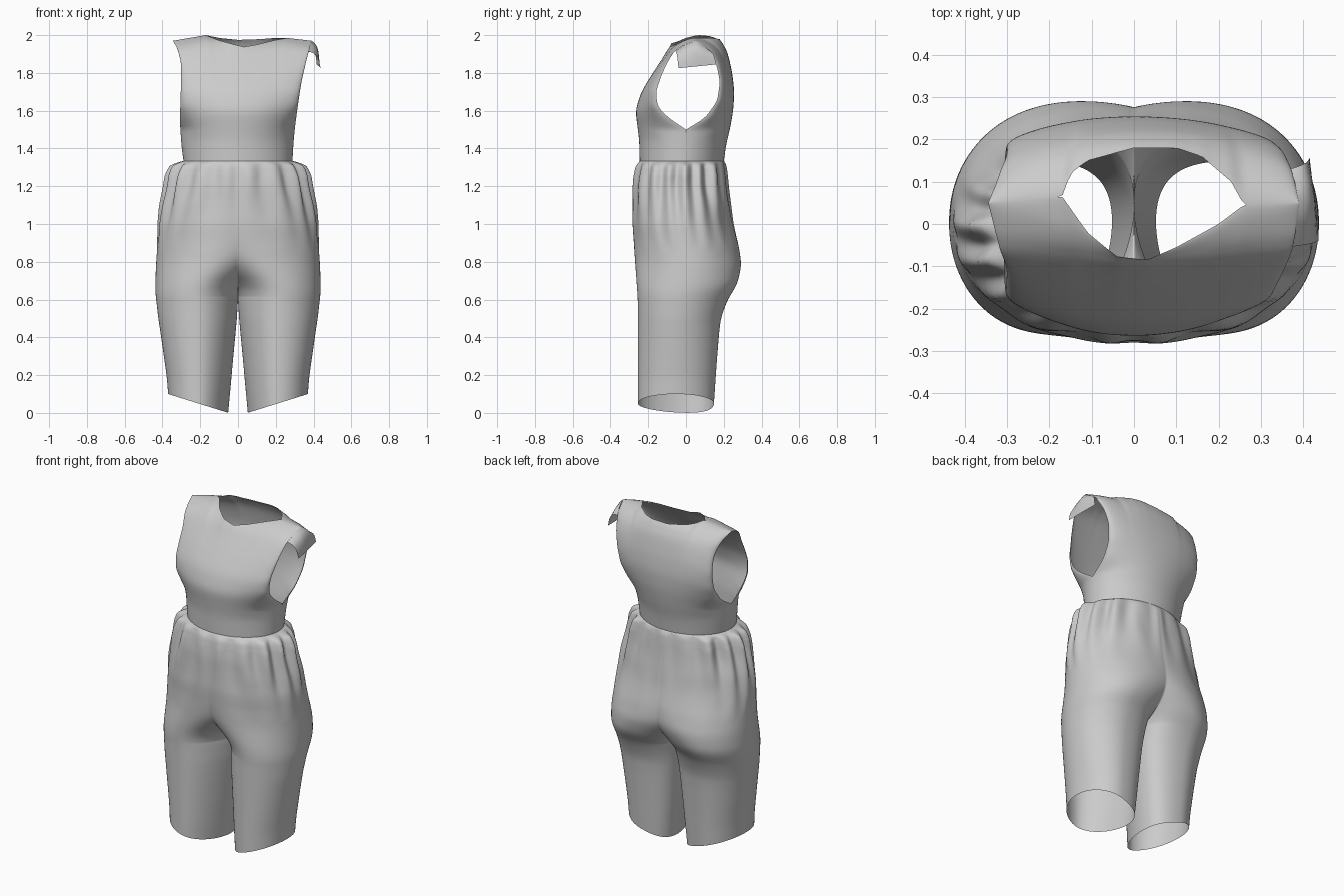
import bpy, bmesh, math
from math import sin, cos, pi
from mathutils import noise, Vector


def lin(tab, x):
    # linear lookup in a list of (x, y)
    if x <= tab[0][0]:
        return tab[0][1]
    for (a, p), (b, q) in zip(tab, tab[1:]):
        if x <= b:
            return p + (q - p) * (x - a) / (b - a)
    return tab[-1][1]


def curve(tab, x, h=.06):
    # smooth lookup: triangle-weighted average of the linear one
    h = max(0.0, min(h, x - tab[0][0], tab[-1][0] - x))
    return sum((6 - abs(k)) * lin(tab, x + k * h / 6) for k in range(-5, 6)) / 36


def add_grids(name, grids):
    # grids: lists of rows of points, welded into one smooth open surface
    bm = bmesh.new()
    for rows, flip in grids:
        vs = [[bm.verts.new(p) for p in r] for r in rows]
        for r0, r1 in zip(vs, vs[1:]):
            for i in range(len(r0) - 1):
                q = [r0[i], r0[i + 1], r1[i + 1], r1[i]]
                bm.faces.new(q[::-1] if flip else q)
    bmesh.ops.remove_doubles(bm, verts=bm.verts, dist=0.0004)
    me = bpy.data.meshes.new(name)
    bm.to_mesh(me)
    bm.free()
    me.shade_smooth()
    ob = bpy.data.objects.new(name, me)
    bpy.context.collection.objects.link(ob)
    return ob


# ---- bodice: front and back panels with neckline and armholes ----
W_L = [(1.33, .288), (1.42, .3), (1.55, .308), (1.7, .303), (1.85, .3), (1.93, .32), (1.97, .345)]
W_R = [(1.33, .288), (1.42, .293), (1.5, .3), (1.6, .313), (1.75, .335), (1.88, .365), (1.97, .39)]
FRONT = dict(
    mid=[(1.33, -.245), (1.45, -.248), (1.6, -.268), (1.7, -.237), (1.8, -.175), (1.9, -.108),
         (1.94, -.085), (1.98, -.04), (2.0, .03)],
    edge=[(1.33, -.02), (1.5, 0), (1.56, -.09), (1.62, -.15), (1.7, -.16), (1.8, -.125),
          (1.88, -.085), (1.93, -.05), (1.97, .05)],
    ny=[(-.345, .05), (-.17, .065), (-.11, -.02), (-.04, -.078), (.03, -.085), (.1, -.055),
        (.2, 0), (.26, .045), (.39, .05)],
    nz=[(-.345, 1.97), (-.17, 2.0), (-.1, 1.972), (.03, 1.938), (.1, 1.95), (.2, 1.975),
        (.26, 1.985), (.39, 1.97)])
BACK = dict(
    mid=[(1.33, .2), (1.42, .212), (1.5, .232), (1.6, .25), (1.7, .256), (1.8, .245), (1.9, .222),
         (1.95, .2), (2.0, .15)],
    edge=[(1.33, -.02), (1.5, 0), (1.56, .1), (1.65, .165), (1.75, .18), (1.84, .163),
          (1.92, .12), (1.97, .05)],
    ny=[(-.345, .05), (-.17, .065), (-.15, .12), (-.11, .15), (0, .18), (.1, .18), (.16, .16),
        (.23, .1), (.26, .045), (.39, .05)],
    nz=[(-.345, 1.97), (-.17, 2.0), (-.1, 1.985), (0, 1.975), (.1, 1.978), (.2, 1.985),
        (.26, 1.985), (.39, 1.97)])


def panel(t, rows=64, cols=80):
    out = []
    for j in range(rows + 1):
        v = j / rows
        g = sin(v * pi / 2)
        ze = 1.33 + .64 * g
        ye = lin(t['edge'], ze) if ze < 1.5 else curve(t['edge'][1:], ze, .04)
        ys = curve(t['edge'], ze, .15)
        row = []
        for i in range(cols + 1):
            th = pi * (i / cols - .5)
            s = sin(th)
            c = cos(th) if 0 < i < cols else 0
            xt = s * (.345 if s < 0 else .39)
            zt = lin(t['nz'], xt)
            z = 1.33 + (zt - 1.33) * g
            # broad body curve, plus the armhole outline near the edge only
            y = ys + (curve(t['mid'], z) - ys) * c + (ye - ys) * abs(s) ** 8
            y_top = .05 + (curve(t['mid'], zt) - .05) * c
            y += (lin(t['ny'], xt) - y_top) * v ** 5
            row.append((s * curve(W_L if s < 0 else W_R, ze), y, z))
        out.append(row)
    return out


add_grids("bodice", [(panel(FRONT), False), (panel(BACK), True)])

# ---- loose flap hanging off one shoulder ----
top = [(.362, -.055, 1.915), (.38, 0, 1.952), (.39, .05, 1.97), (.38, .1, 1.945), (.37, .13, 1.91)]
low = [(.437, -.04, 1.825), (.433, .01, 1.83), (.428, .06, 1.835), (.421, .11, 1.84), (.415, .16, 1.845)]
flap = []
for j in range(9):
    t = j / 8
    flap.append([Vector(a).lerp(Vector(b), t) + Vector((.014, 0, .022)) * sin(pi * t)
                 for a, b in zip(top, low)])
add_grids("shoulder_flap", [(flap, True)])

# ---- trousers: half rings that close into a leg below the crotch ----
X_OUT = [(0, .37), (.1, .376), (.4, .41), (.64, .438), (.8, .434), (1.0, .422), (1.1, .408),
         (1.2, .378), (1.28, .358), (1.31, .342), (1.328, .31), (1.335, .286)]
Y_F = [(0, -.255), (.4, -.255), (.6, -.255), (.8, -.268), (1.0, -.285), (1.2, -.28), (1.3, -.265),
       (1.325, -.252), (1.335, -.244)]
Y_B = [(0, .148), (.2, .16), (.4, .174), (.5, .184), (.6, .22), (.68, .272), (.78, .294),
       (.88, .28), (1.0, .25), (1.2, .222), (1.3, .212), (1.325, .205), (1.335, .198)]
X_IN = [(0, .052), (.3, .025), (.5, .006), (.6, 0)]
CX = [(.6, .2185), (.63, .2165), (.66, .21), (.7, .192), (.75, .158), (.82, .105), (.92, .05),
      (1.05, .01), (1.15, 0), (1.34, 0)]
AMP = [(.85, 0), (1.0, .008), (1.15, .022), (1.25, .032), (1.31, .028), (1.335, 0)]


def ring(z, n=150):
    xo, yf, yb = curve(X_OUT, z), curve(Y_F, z), curve(Y_B, z)
    cy, ry = (yf + yb) / 2, (yb - yf) / 2
    if z <= .6:
        xi = lin(X_IN, z)
        cx, rx, lim = (xo + xi) / 2, (xo - xi) / 2, pi
    else:
        cx = min(curve(CX, z, .03), xo / 2)
        rx = xo - cx
        lim = math.acos(-min(1, cx / rx))
    amp = lin(AMP, z)
    pts = []
    for i in range(n + 1):
        a = lim * (2 * i / n - 1)
        x = cx + rx * cos(a)
        # inner thigh bulges towards the back
        y = cy + ry * sin(a) + .06 * min(1, cx / .21) * min(0, cos(a)) ** 2
        if z > .6 and i in (0, n):
            x = 0
        # gathers fanning from the waist, bunched more at the hips
        b = math.atan2(y - cy, x)
        side = cos(b) ** 2
        w = sin(19 * b + 2.5 * sin(3 * b) + 3 * (1.33 - z) * sin(2 * b))
        w += .8 * noise.noise(Vector((4 * b, 5 * z, 2.0))) + .3 * sin(9 * b + 1)
        d = amp * (.55 + side) * w
        # faint creases lower on the cloth
        d += (.012 * noise.noise(Vector((5 * x, 5 * y, 4 * z)))
              * min(1, max(0, (z - .62) * 4)) * min(1, (1.335 - z) * 20))
        x *= 1 + d
        y = cy + (y - cy) * (1 + d)
        # hem rises towards the outer leg
        k = max(0, 1 - z / .5)
        pts.append((x, y, z + k * .1 * (x - .05) / .32))
    return pts


zs = [.6 * i / 30 for i in range(31)]
zs += [.6 + .15 * (i / 24) ** 1.5 for i in range(1, 25)]
zs += [.75 + .5 * i / 40 for i in range(1, 41)]
zs += [1.25 + .085 * i / 14 for i in range(1, 15)]
trousers = add_grids("trousers", [([ring(z) for z in zs], False)])
m = trousers.modifiers.new("mirror", 'MIRROR')
m.use_axis[0] = True
m.use_clip = True
m.merge_threshold = .0005
